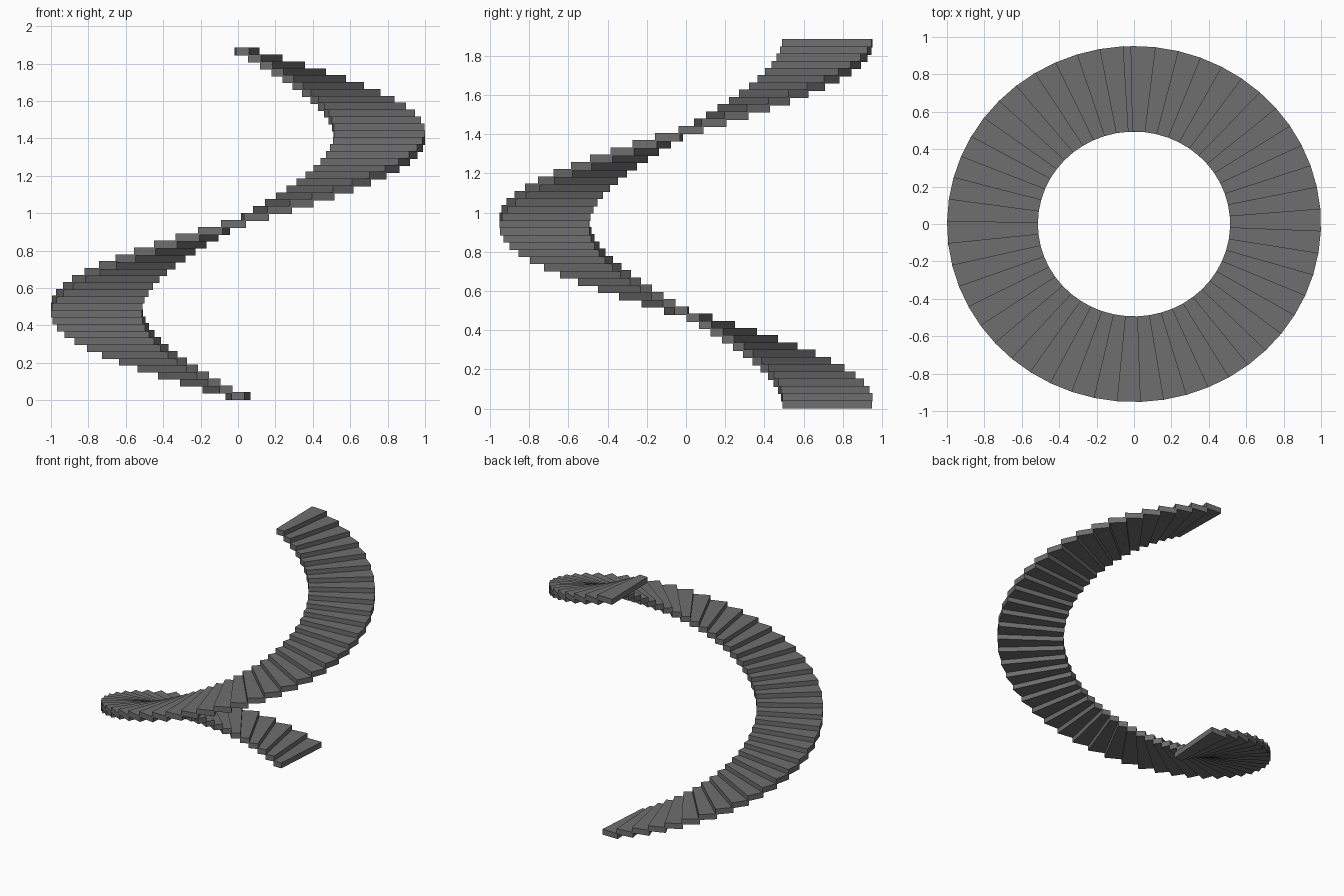
import bpy, math

if "Cube" in bpy.data.objects:
    bpy.data.objects.remove(bpy.data.objects["Cube"])

STEPS = 51
TURN = math.radians(357.2)      # sweep from first to last tread centre
HALF = math.radians(3.85)       # half the angular width of a tread
THICK, HEIGHT = 0.043, 1.885
RISE = (HEIGHT - THICK) / (STEPS - 1)
OUTER, INNER = (1.0, 0.952), (0.514, 0.494)   # ellipse radii in x and y

grey = bpy.data.materials.new("stone grey")
grey.diffuse_color = (0.156, 0.156, 0.156, 1)
grey.use_nodes = True
grey.node_tree.nodes["Principled BSDF"].inputs["Base Color"].default_value = grey.diffuse_color


def point(radii, a, z):
    return (-radii[0] * math.sin(a), radii[1] * math.cos(a), z)


def tread(i):
    """One wedge-shaped step of the spiral."""
    a = TURN * i / (STEPS - 1)
    z = RISE * i
    verts = [point(r, a + s * HALF, h)
             for h in (z, z + THICK)
             for r, s in ((INNER, -1), (OUTER, -1), (OUTER, 1), (INNER, 1))]
    faces = [(0, 1, 2, 3), (7, 6, 5, 4)]
    faces += [(k, k + 4, (k + 1) % 4 + 4, (k + 1) % 4) for k in range(4)]
    faces = [tuple(reversed(f)) for f in faces]
    mesh = bpy.data.meshes.new("step")
    mesh.from_pydata(verts, [], faces)
    mesh.materials.append(grey)
    bpy.context.collection.objects.link(bpy.data.objects.new(f"step_{i + 1:02d}", mesh))


# spiral staircase, rising anticlockwise from the back
for i in range(STEPS):
    tread(i)
